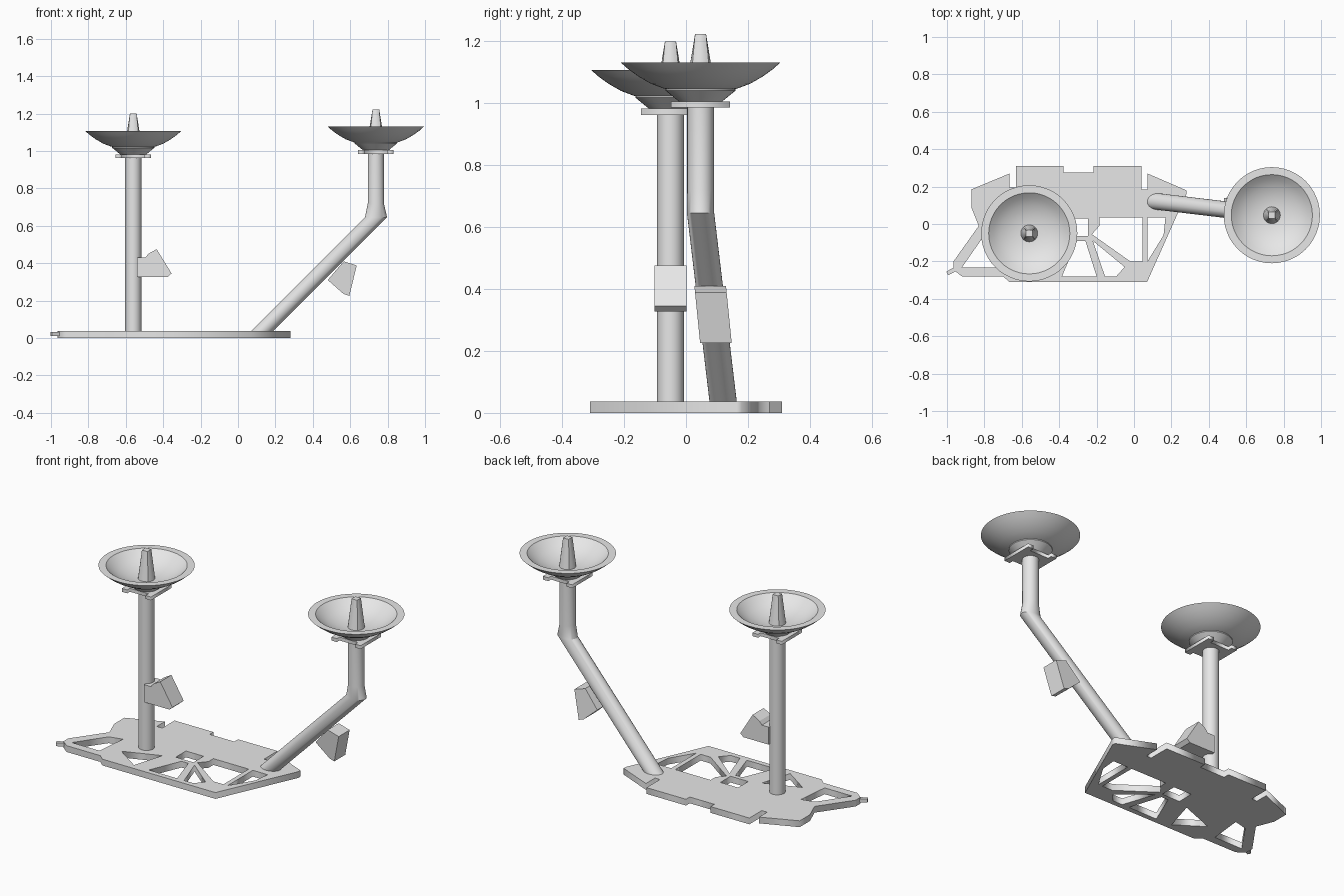
import bpy, bmesh, math

if "Cube" in bpy.data.objects:
    bpy.data.objects.remove(bpy.data.objects["Cube"])

grey = bpy.data.materials.new("light_grey")
grey.diffuse_color = (0.8, 0.8, 0.8, 1)
grey.use_nodes = True
grey.node_tree.nodes["Principled BSDF"].inputs["Base Color"].default_value = grey.diffuse_color


def finish(ob, smooth=True):
    ob.data.materials.clear()
    ob.data.materials.append(grey)
    bpy.ops.object.select_all(action='DESELECT')
    ob.select_set(True)
    bpy.context.view_layer.objects.active = ob
    if smooth:
        bpy.ops.object.shade_smooth_by_angle(angle=math.radians(30))


def from_bmesh(name, bm, smooth=True):
    bmesh.ops.recalc_face_normals(bm, faces=bm.faces)
    me = bpy.data.meshes.new(name)
    bm.to_mesh(me)
    bm.free()
    ob = bpy.data.objects.new(name, me)
    bpy.context.collection.objects.link(ob)
    finish(ob, smooth)
    return ob


def flat_plate(name, loops, z0, z1):
    """Flat outline with holes, given thickness."""
    cu = bpy.data.curves.new(name, 'CURVE')
    cu.dimensions = '2D'
    cu.fill_mode = 'BOTH'
    cu.extrude = (z1 - z0) / 2
    for loop in loops:
        sp = cu.splines.new('POLY')
        sp.points.add(len(loop) - 1)
        for p, (x, y) in zip(sp.points, loop):
            p.co = (x, y, 0, 1)
        sp.use_cyclic_u = True
    ob = bpy.data.objects.new(name, cu)
    ob.location.z = (z0 + z1) / 2
    bpy.context.collection.objects.link(ob)
    bpy.ops.object.select_all(action='DESELECT')
    ob.select_set(True)
    bpy.context.view_layer.objects.active = ob
    bpy.ops.object.convert(target='MESH')
    finish(bpy.context.object, False)


def loft(name, rings):
    """Skin a list of vertex rings and cap both ends."""
    bm = bmesh.new()
    rows = [[bm.verts.new(p) for p in r] for r in rings]
    n = len(rows[0])
    for a, b in zip(rows, rows[1:]):
        for i in range(n):
            j = (i + 1) % n
            bm.faces.new((a[i], a[j], b[j], b[i]))
    bm.faces.new(rows[0])
    bm.faces.new(rows[-1])
    return from_bmesh(name, bm)


def ring(x, y, z, rx, ry=None, n=32):
    ry = rx if ry is None else ry
    return [(x + rx * math.cos(2 * math.pi * i / n),
             y + ry * math.sin(2 * math.pi * i / n), z) for i in range(n)]


def square_ring(x, y, z, h, n=32):
    pts = []
    for i in range(n):
        c, s = math.cos(2 * math.pi * i / n), math.sin(2 * math.pi * i / n)
        k = h / max(abs(c), abs(s))
        pts.append((x + c * k, y + s * k, z))
    return pts


def prism(name, profile, y_mid, half):
    """Side profile in x and z, extruded across y."""
    bm = bmesh.new()
    sides = [[bm.verts.new((x, y_mid(z) + s * half, z)) for x, z in profile] for s in (-1, 1)]
    n = len(profile)
    bm.faces.new(sides[0])
    bm.faces.new(sides[1])
    for i in range(n):
        j = (i + 1) % n
        bm.faces.new((sides[0][i], sides[0][j], sides[1][j], sides[1][i]))
    from_bmesh(name, bm, False)


# Base plate with truss cut-outs
outline = [(-.63, .31), (-.377, .31), (-.377, .275), (-.217, .275), (-.217, .31), (.04, .31),
           (.04, .185), (.072, .185), (.072, .27), (.28, .18), (.28, .16), (.07, -.31),
           (-.666, -.31), (-.70, -.28), (-.92, -.28), (-.965, -.245), (-.965, -.2),
           (-.83, -.01), (-.87, .09), (-.87, .185), (-.665, .27), (-.665, .195), (-.63, .195)]
holes = [
    [(-.36, .03), (-.245, .03), (-.245, -.065), (-.36, -.065)],
    [(-.185, .035), (.045, .035), (.045, -.2), (-.02, -.2), (-.225, -.055), (-.185, -.01)],
    [(-.22, -.09), (-.05, -.23), (-.095, -.28), (-.155, -.28)],
    [(-.305, -.09), (-.26, -.09), (-.2, -.28), (-.385, -.28)],
    [(.072, .035), (.168, .035), (.158, -.06), (.072, -.2)],
    [(-.64, -.17), (-.43, -.09), (-.485, -.275)],
    [(-.92, -.232), (-.80, -.06), (-.72, -.04), (-.74, -.232)],
]
flat_plate("base_plate", [outline] + holes, 0, .037)

# Small pin at the pointed end of the plate
bm = bmesh.new()
bmesh.ops.create_cube(bm, size=1)
pin = from_bmesh("end_pin", bm, False)
pin.scale = (.06, .022, .02)
pin.location = (-.972, -.25, .022)
pin.rotation_euler.z = math.radians(28)

# Upright post and bent post
loft("straight_post", [ring(-.56, -.05, z, .043) for z in (.02, .965)])
loft("bent_post", [ring(.128, .12, .035, .059, .044), ring(.738, .047, .645, .059, .044),
                   ring(.737, .047, .72, .043), ring(.737, .047, .99, .043)])


def dish(prefix, x, y, z):
    """Bracket, collar, bowl and spike; z is the rim height."""
    b = [(-.095, -.095), (-.06, -.095), (-.06, -.07), (.06, -.07), (.06, -.095), (.095, -.095)]
    b += [(-px, -py) for px, py in b]
    flat_plate(prefix + "_bracket", [[(x + px, y + py) for px, py in b]], z - .145, z - .125)
    loft(prefix + "_collar", [ring(x, y, z - .125, .07), ring(x, y, z - .09, .113),
                              ring(x, y, z - .083, .113)])
    outer = [(.07, -.095), (.12, -.083), (.16, -.068), (.20, -.045), (.232, -.022), (.257, 0)]
    inner = [(.217, 0), (.19, -.024), (.15, -.049), (.10, -.067), (.05, -.076)]
    loft(prefix + "_bowl", [ring(x, y, z + dz, r, n=48) for r, dz in outer + inner])
    loft(prefix + "_spike", [ring(x, y, z - .08, .046), square_ring(x, y, z + .092, .018)])


dish("left_dish", -.56, -.05, 1.107)
dish("right_dish", .737, .047, 1.13)

# Wedge-shaped boxes hung on the posts
prism("left_box", [(-.54, .43), (-.495, .43), (-.48, .45), (-.435, .475), (-.355, .345),
                   (-.375, .327), (-.54, .327)], lambda z: -.05, .052)
prism("right_box", [(.48, .31), (.565, .41), (.635, .388), (.595, .225), (.565, .235)],
      lambda z: .08 + (.39 - z) * .1, .051)
